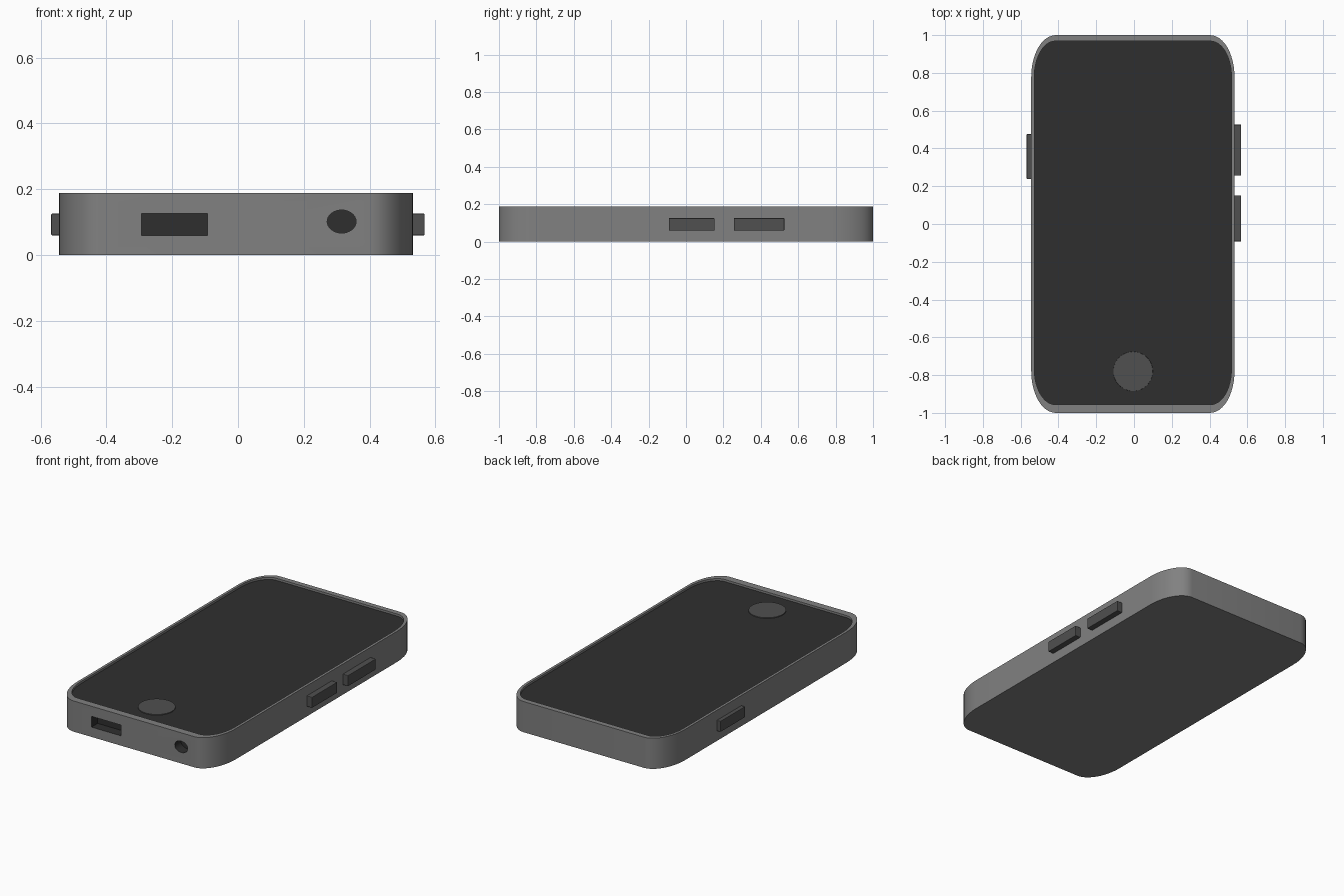
import bpy, bmesh
from math import sin, cos, pi, radians

if "Cube" in bpy.data.objects:
    bpy.data.objects.remove(bpy.data.objects["Cube"])

CX = -0.006  # body centre; the side buttons differ slightly in reach


def material(name, v):
    m = bpy.data.materials.new(name)
    m.diffuse_color = (v, v, v, 1)
    m.use_nodes = True
    m.node_tree.nodes["Principled BSDF"].inputs["Base Color"].default_value = m.diffuse_color
    return m


case_mat = material("case_grey", 0.22)
button_mat = material("button_grey", 0.08)
dark_mat = material("dark_glass", 0.028)


def finish(name, bm, *mats):
    bmesh.ops.recalc_face_normals(bm, faces=bm.faces)
    me = bpy.data.meshes.new(name)
    bm.to_mesh(me)
    bm.free()
    for m in mats:
        me.materials.append(m)
    ob = bpy.data.objects.new(name, me)
    bpy.context.collection.objects.link(ob)
    return ob


def smooth(ob):
    bpy.ops.object.select_all(action='DESELECT')
    ob.select_set(True)
    bpy.context.view_layer.objects.active = ob
    bpy.ops.object.shade_smooth_by_angle(angle=radians(30))


def rounded_ring(bm, hx, hy, rx, ry, z, cy=0.0, n=12):
    # rectangle with elliptical corners
    ring = []
    for k, (sx, sy) in enumerate([(1, 1), (-1, 1), (-1, -1), (1, -1)]):
        for i in range(n + 1):
            a = (k + i / n) * pi / 2
            ring.append(bm.verts.new((CX + sx * (hx - rx) + rx * cos(a),
                                      cy + sy * (hy - ry) + ry * sin(a), z)))
    return ring


def bridge(bm, a, b):
    n = len(a)
    for i in range(n):
        j = (i + 1) % n
        bm.faces.new((a[i], a[j], b[j], b[i]))


def box(name, x, y, z, *mats, bevel=0.0):
    bm = bmesh.new()
    bmesh.ops.create_cube(bm, size=1)
    for v in bm.verts:
        v.co = [r[0] + (c + 0.5) * (r[1] - r[0]) for c, r in zip(v.co, (x, y, z))]
    if bevel:
        bmesh.ops.bevel(bm, geom=bm.edges[:], offset=bevel, segments=2,
                        profile=0.5, affect='EDGES')
    return finish(name, bm, *mats)


# case with raised rim around the screen recess
SCREEN = dict(hx=0.522, hy=0.962, rx=0.11, ry=0.19, cy=0.006)
bm = bmesh.new()
rings = [rounded_ring(bm, 0.538, 1.0, 0.13, 0.22, 0.0),
         rounded_ring(bm, 0.538, 1.0, 0.13, 0.22, 0.188),
         rounded_ring(bm, z=0.188, **SCREEN),
         rounded_ring(bm, z=0.17, **SCREEN)]
for a, b in zip(rings, rings[1:]):
    bridge(bm, a, b)
bm.faces.new(rings[0])
bm.faces.new(rings[-1])
case = finish("case", bm, case_mat, dark_mat)

# charging port and headphone jack, cut into the front end
port = box("port_cutter", (-0.294, -0.092), (-1.1, -0.94), (0.06, 0.126), case_mat, dark_mat)
bm = bmesh.new()
loops = [[bm.verts.new((0.315 + 0.044 * cos(i * pi / 16), y, 0.102 + 0.035 * sin(i * pi / 16)))
          for i in range(32)] for y in (-1.1, -0.94)]
bridge(bm, *loops)
for l in loops:
    bm.faces.new(l)
jack = finish("jack_cutter", bm, case_mat, dark_mat)
for cutter in (port, jack):
    cutter.hide_render = True
    for p in cutter.data.polygons:
        p.material_index = 1
    mod = case.modifiers.new("cut", 'BOOLEAN')
    mod.operation = 'DIFFERENCE'
    mod.solver = 'EXACT'
    mod.object = cutter
    bpy.context.view_layer.objects.active = case
    bpy.ops.object.modifier_apply(modifier=mod.name)
    bpy.data.objects.remove(cutter)
smooth(case)

# screen glass lying in the recess
bm = bmesh.new()
low, high = (rounded_ring(bm, z=z, **SCREEN) for z in (0.168, 0.175))
bridge(bm, low, high)
bm.faces.new(low)
bm.faces.new(high)
smooth(finish("screen", bm, dark_mat))

# home button
bm = bmesh.new()
bmesh.ops.create_cone(bm, cap_ends=True, segments=48, radius1=0.106, radius2=0.104, depth=0.012)
bmesh.ops.translate(bm, verts=bm.verts, vec=(-0.005, -0.78, 0.173))
smooth(finish("home_button", bm, button_mat))

# side buttons
for name, x, y in [("upper_side_button", (0.50, 0.567), (0.256, 0.526)),
                   ("lower_side_button", (0.50, 0.567), (-0.092, 0.152)),
                   ("power_button", (-0.568, -0.50), (0.238, 0.476))]:
    box(name, x, y, (0.06, 0.126), button_mat, bevel=0.003)
